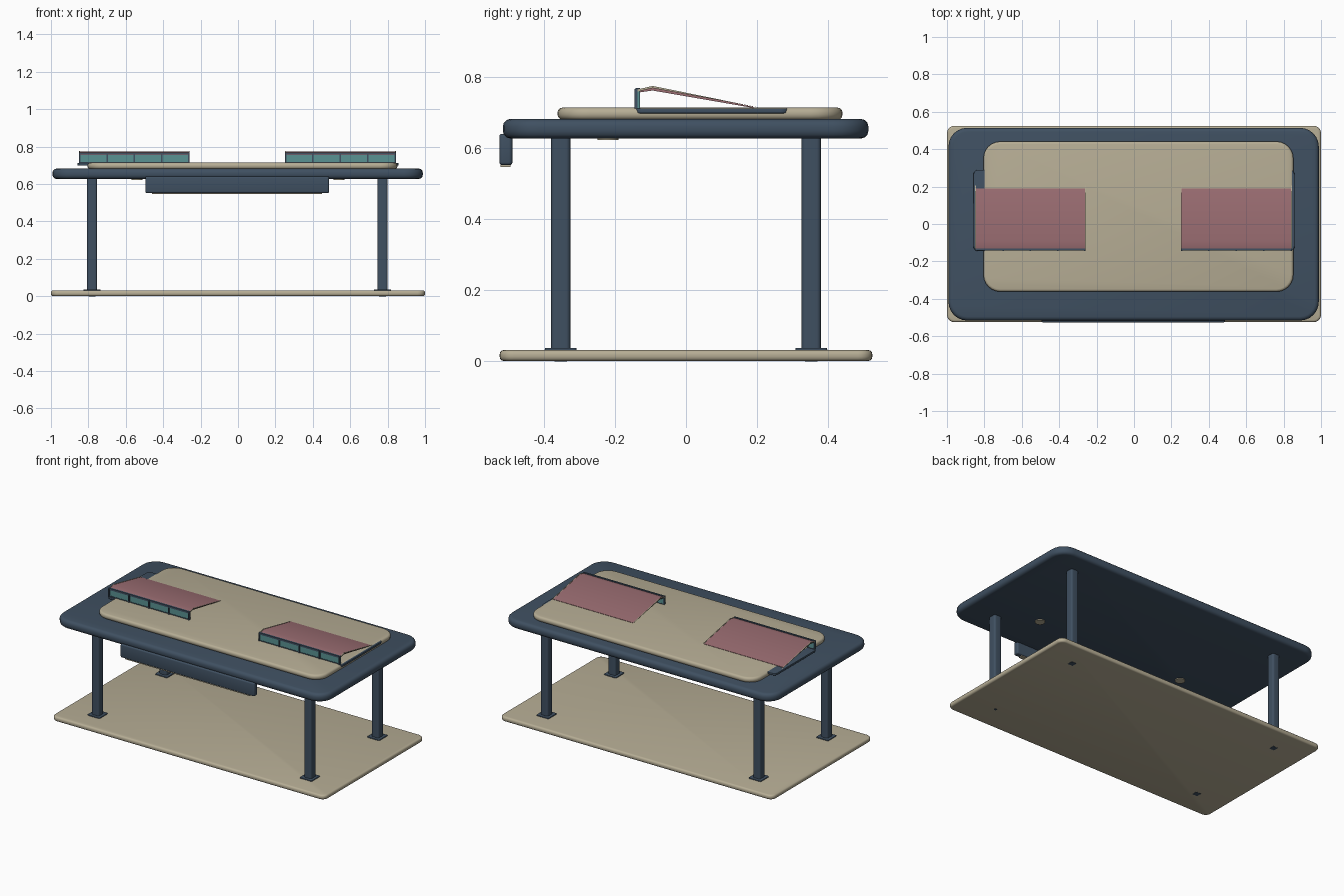
import bpy
import bmesh
import math

old = bpy.data.objects.get("Cube")
if old:
    bpy.data.objects.remove(old, do_unlink=True)


def material(name, rgb):
    m = bpy.data.materials.new(name)
    m.use_nodes = True
    m.diffuse_color = (*rgb, 1)
    m.node_tree.nodes["Principled BSDF"].inputs["Base Color"].default_value = (*rgb, 1)
    return m


navy = material("navy", (0.05, 0.08, 0.12))
sand = material("sand", (0.47, 0.42, 0.30))
rose = material("rose", (0.32, 0.15, 0.165))
teal = material("teal", (0.10, 0.29, 0.29))


def finish(name, bm, mat):
    bmesh.ops.recalc_face_normals(bm, faces=bm.faces[:])
    mesh = bpy.data.meshes.new(name)
    bm.to_mesh(mesh)
    bm.free()
    mesh.materials.append(mat)
    ob = bpy.data.objects.new(name, mesh)
    bpy.context.collection.objects.link(ob)
    bpy.ops.object.select_all(action="DESELECT")
    ob.select_set(True)
    bpy.context.view_layer.objects.active = ob
    bpy.ops.object.shade_smooth_by_angle(angle=math.radians(35))
    return ob


def slab(name, x, y, z, mat, corner=0, edge=0):
    """Box between (min, max) ranges, with rounded corners and softened rims."""
    bm = bmesh.new()
    bmesh.ops.create_cube(bm, size=1)
    for v in bm.verts:
        for i, (lo, hi) in enumerate((x, y, z)):
            v.co[i] = hi if v.co[i] > 0 else lo
    if corner:
        upright = [e for e in bm.edges
                   if abs(e.verts[0].co.z - e.verts[1].co.z) > 1e-5]
        bmesh.ops.bevel(bm, geom=upright, offset=corner, segments=6,
                        profile=0.5, affect="EDGES")
    if edge:
        rims = [e for e in bm.edges
                if abs(e.verts[0].co.z - e.verts[1].co.z) < 1e-5]
        bmesh.ops.bevel(bm, geom=rims, offset=edge, segments=3,
                        profile=0.5, affect="EDGES")
    return finish(name, bm, mat)


def extrude_profile(name, points, x, mat):
    """Sweep a closed (y, z) outline along x."""
    bm = bmesh.new()
    face = bm.faces.new([bm.verts.new((x[0], py, pz)) for py, pz in points])
    out = bmesh.ops.extrude_face_region(bm, geom=[face])
    for v in out["geom"]:
        if isinstance(v, bmesh.types.BMVert):
            v.co.x = x[1]
    return finish(name, bm, mat)


# Base board, deck and raised mat
slab("base_board", (-1, 1), (-0.525, 0.525), (0, 0.031), sand, 0.04, 0.012)
slab("deck", (-0.992, 0.988), (-0.516, 0.514), (0.627, 0.682), navy, 0.10, 0.021)
slab("deck_mat", (-0.805, 0.852), (-0.362, 0.441), (0.68, 0.714), sand, 0.09, 0.014)

# Legs, feet and the leg ends showing under the base
for sx, cx in (("right", -0.78), ("left", 0.773)):
    for sy, cy in (("front", -0.353), ("back", 0.353)):
        tag = sy + "_" + sx
        slab(tag + "_leg", (cx - 0.027, cx + 0.027), (cy - 0.027, cy + 0.027),
             (0.02, 0.64), navy, 0.012)
        slab(tag + "_foot", (cx - 0.045, cx + 0.045), (cy - 0.045, cy + 0.045),
             (0.029, 0.037), navy, 0.008, 0.003)
        r = 0.008 if tag == "front_left" else 0.018
        slab(tag + "_leg_end", (cx - r, cx + r), (cy - r, cy + r),
             (-0.001, 0.004), navy, 0.004)

# Front drawer with a pale lower strip
slab("drawer", (-0.495, 0.487), (-0.526, -0.489), (0.552, 0.64), navy, 0.01, 0.008)
slab("drawer_strip", (-0.46, 0.45), (-0.522, -0.495), (0.547, 0.554), sand)

# Twin canopies with glazed fronts
ROOF = [(-0.137, 0.763), (-0.094, 0.773), (0.19, 0.716)]
SOFFIT = [(0.19, 0.713), (-0.094, 0.762), (-0.137, 0.756)]
for side, x0, x1 in (("right", -0.85, -0.258), ("left", 0.25, 0.845)):
    tag = side + "_canopy_"
    extrude_profile(tag + "roof", ROOF + SOFFIT, (x0 + 0.005, x1 - 0.005), rose)
    trim = [(py, pz + 0.002) for py, pz in ROOF[:2]] + [(0.207, 0.714)]
    lower = [(py, pz - 0.004) for py, pz in reversed(ROOF[:2])]
    for end, a in (("outer", x0), ("inner", x1 - 0.005)):
        extrude_profile(tag + end + "_trim", trim + lower, (a, a + 0.005), sand)
    slab(tag + "glass", (x0, x1), (-0.137, -0.131), (0.706, 0.762), teal)
    slab(tag + "top_rail", (x0, x1), (-0.142, -0.130), (0.757, 0.769), navy)
    slab(tag + "sill", (x0, x1), (-0.140, -0.130), (0.708, 0.718), navy)
    for i in range(5):
        px = x0 + 0.004 + (x1 - x0 - 0.008) * i / 4
        slab(tag + "post_" + str(i + 1), (px - 0.004, px + 0.004),
             (-0.145, -0.130), (0.712, 0.766), navy)

    # Side plate tucked into the mat, and a round pad below the deck
    s = -1 if side == "right" else 1
    slab(side + "_side_plate", tuple(sorted((s * 0.25, s * 0.858))),
         (-0.145, 0.29), (0.698, 0.712), navy, 0.025, 0.003)
    bm = bmesh.new()
    bmesh.ops.create_cone(bm, cap_ends=True, segments=24, radius1=0.03,
                          radius2=0.03, depth=0.008)
    bmesh.ops.translate(bm, verts=bm.verts[:], vec=(s * 0.54, -0.22, 0.626))
    finish(side + "_under_pad", bm, sand)
